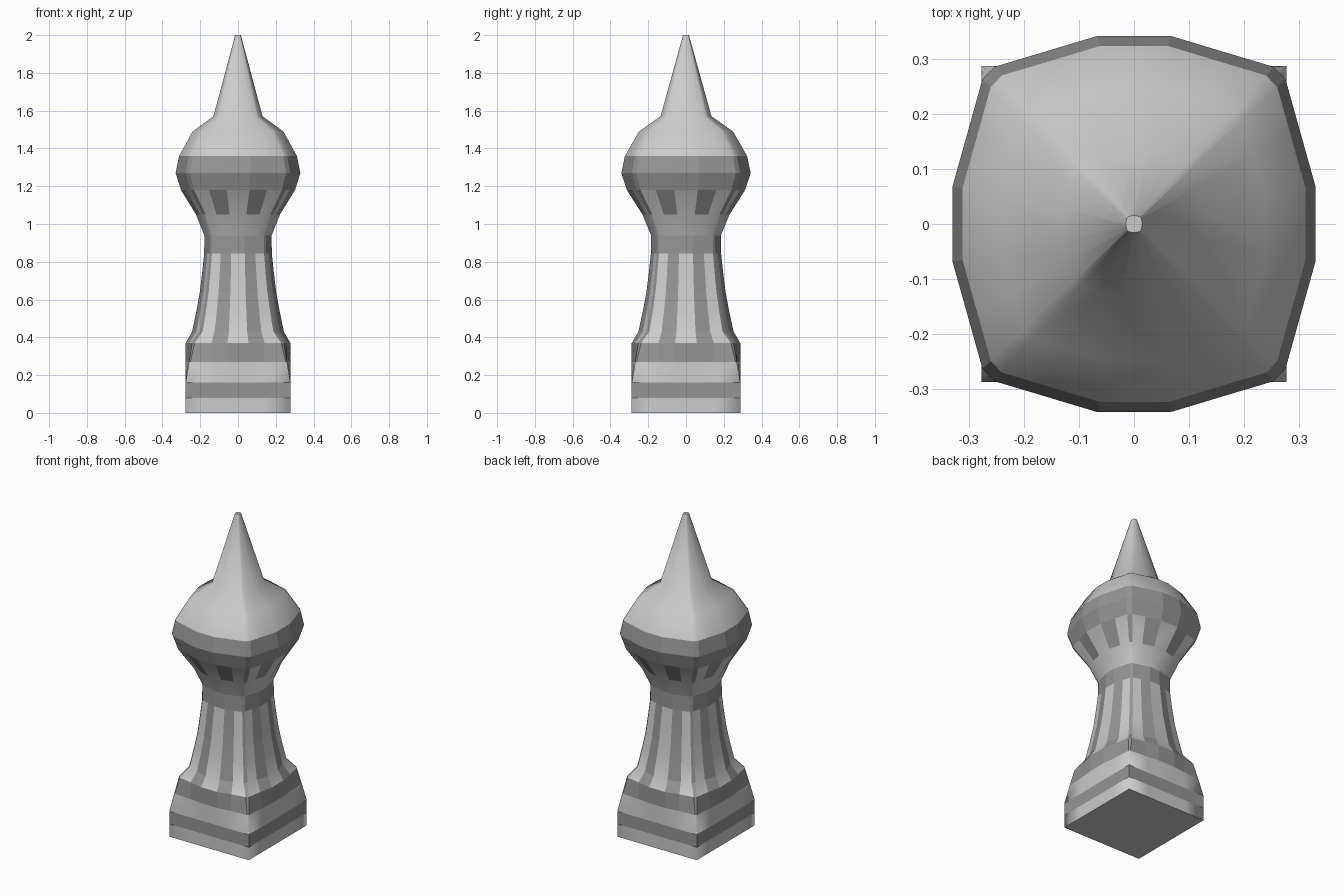
import bpy, bmesh

if "Cube" in bpy.data.objects:
    bpy.data.objects.remove(bpy.data.objects["Cube"])

dark = bpy.data.materials.new("dark_grey")
dark.diffuse_color = (0.3, 0.3, 0.3, 1)
dark.use_nodes = True
dark.node_tree.nodes["Principled BSDF"].inputs["Base Color"].default_value = dark.diffuse_color
light = bpy.data.materials.new("light_grey")
light.diffuse_color = (0.8, 0.8, 0.8, 1)
light.use_nodes = True
light.node_tree.nodes["Principled BSDF"].inputs["Base Color"].default_value = light.diffuse_color

# One quarter of the rounded-square section, six points
QUARTER = [(1, -.2), (1, .2), (.91, .51), (.835, .77), (.77, .835), (.51, .91)]


def section(half, square, z):
    """24-point ring; square = 0 gives the faceted round, 1 a true square."""
    pts = []
    for k in range(4):
        for i, (x, y) in enumerate(QUARTER):
            sx = 1
            sy = [-.2, .2, .51, 1, 1, .51][i]
            if i == 5:
                sx, sy = .51, 1
            x, y = x + (sx - x) * square, y + (sy - y) * square
            for _ in range(k):
                x, y = -y, x
            pts.append((x * half, y * half * 1.037, z))
    return pts


def tower(name, rings, paint, bottom=False, top=False):
    """Loft rings (z, half width, squareness); paint holds L, D or S (stripes) per row."""
    bm = bmesh.new()
    loops = [[bm.verts.new(p) for p in section(h, s, z)] for z, h, s in rings]
    for mode, a, b in zip(paint, loops, loops[1:]):
        for i in range(24):
            j = (i + 1) % 24
            f = bm.faces.new((a[i], a[j], b[j], b[i]))
            is_dark = mode == "D" or (mode == "S" and i % 2 == 1)
            f.material_index = int(is_dark)
            f.smooth = not is_dark
    if bottom:
        bm.faces.new(loops[0][::-1])
    if top:
        bm.faces.new(loops[-1])
    bmesh.ops.remove_doubles(bm, verts=bm.verts, dist=0.0005)
    bmesh.ops.recalc_face_normals(bm, faces=bm.faces)
    if not bottom:
        # open parts: make sure normals point away from the axis
        bm.normal_update()
        f = max(bm.faces, key=lambda q: q.calc_center_median().x)
        if f.normal.x < 0:
            bmesh.ops.reverse_faces(bm, faces=bm.faces)
    me = bpy.data.meshes.new(name)
    bm.to_mesh(me)
    bm.free()
    me.materials.append(light)
    me.materials.append(dark)
    ob = bpy.data.objects.new(name, me)
    bpy.context.collection.objects.link(ob)
    bpy.context.view_layer.objects.active = ob
    bpy.ops.object.select_all(action="DESELECT")
    ob.select_set(True)
    return ob


# Square base whose corners taper inwards above the second band
tower("base", [(0, .277, 1), (.08, .277, 1), (.16, .277, 1), (.27, .277, .62),
               (.37, .277, .25)], "LDLD", bottom=True)

# Flared striped column with a plain dark collar
tower("column", [(.37, .277, .25), (.43, .243, 0), (.54, .22, 0), (.64, .202, 0),
                 (.74, .19, 0), (.845, .179, 0), (.94, .178, 0)], "SSSSSD")

# Faceted bulb
tower("bulb", [(.94, .178, 0), (1.05, .222, 0), (1.18, .302, 0), (1.27, .33, 0),
               (1.36, .312, 0)], "LSDD")

# Shoulder of the bulb and pointed spire
tower("spire", [(1.36, .312, 0), (1.49, .24, 0), (1.57, .13, 0), (2.0, .015, 0)],
      "LLL", top=True)
